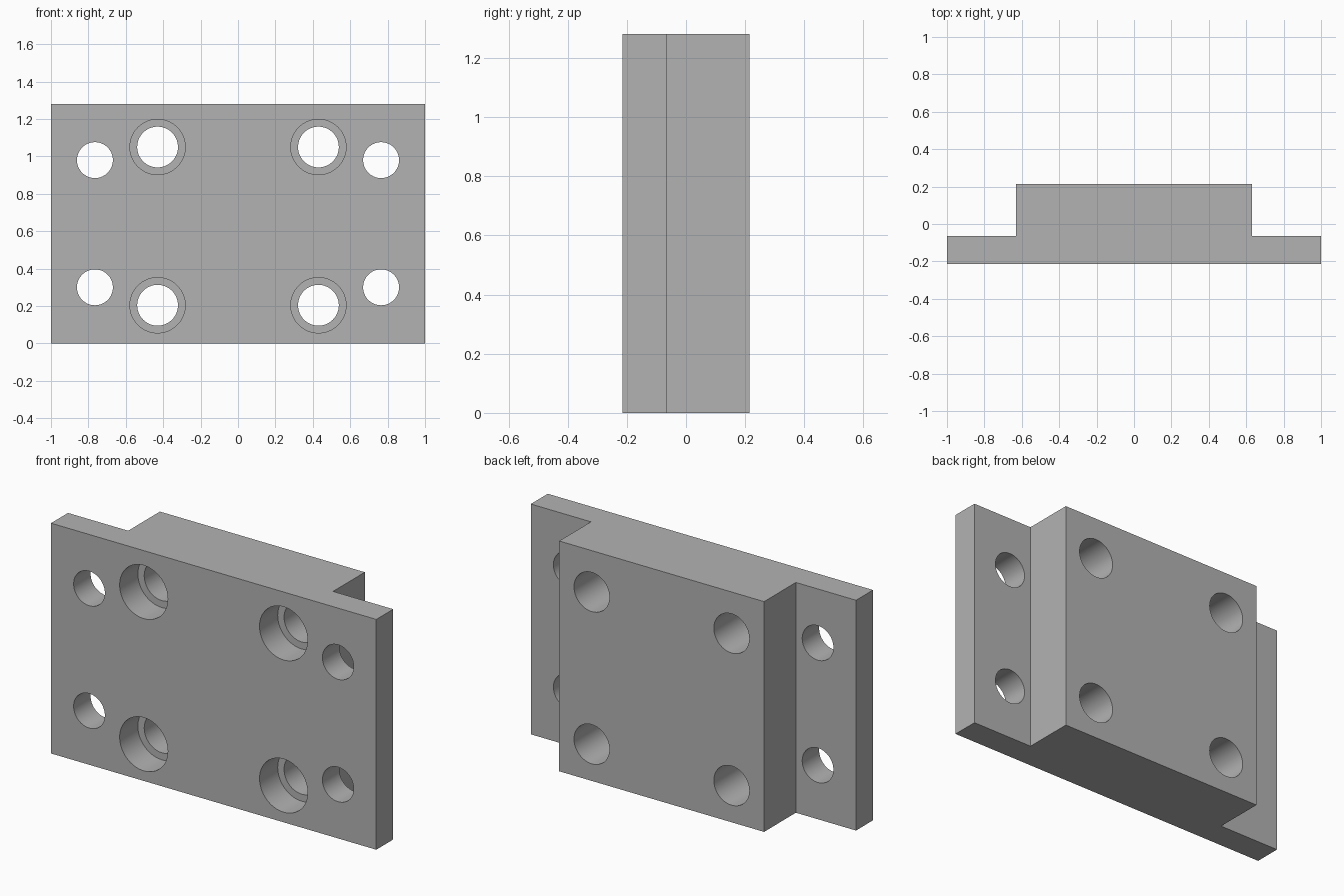
import bpy
import bmesh
import math
from mathutils import Matrix, Vector

cube = bpy.data.objects.get("Cube")
if cube:
    bpy.data.objects.remove(cube, do_unlink=True)

FRONT, STEP, BACK, HEIGHT = -0.214, -0.065, 0.214, 1.28

grey = bpy.data.materials.new("machined_grey")
grey.use_nodes = True
colour = (0.45, 0.45, 0.45, 1)
grey.diffuse_color = colour
grey.node_tree.nodes["Principled BSDF"].inputs["Base Color"].default_value = colour


def make_object(name, bm):
    bmesh.ops.recalc_face_normals(bm, faces=bm.faces)
    mesh = bpy.data.meshes.new(name)
    bm.to_mesh(mesh)
    bm.free()
    mesh.materials.append(grey)
    obj = bpy.data.objects.new(name, mesh)
    bpy.context.collection.objects.link(obj)
    return obj


def bore(target, name, x, z, radius, y0, y1):
    """Cut a round hole running from y0 to y1."""
    bm = bmesh.new()
    place = Matrix.Translation((x, (y0 + y1) / 2, z)) @ Matrix.Rotation(math.pi / 2, 4, "X")
    bmesh.ops.create_cone(bm, cap_ends=True, segments=64, radius1=radius,
                          radius2=radius, depth=y1 - y0, matrix=place)
    cutter = make_object(name, bm)
    cutter.hide_render = True
    cutter.display_type = "WIRE"
    mod = target.modifiers.new(name, "BOOLEAN")
    mod.operation = "DIFFERENCE"
    mod.solver = "EXACT"
    mod.object = cutter
    bpy.context.view_layer.objects.active = target
    bpy.ops.object.modifier_apply(modifier=mod.name)
    bpy.data.objects.remove(cutter, do_unlink=True)


# Stepped plate: T-shaped profile extruded upwards
half = [(1, FRONT), (1, STEP), (0.63, STEP), (0.63, BACK)]
profile = half + [(-x, y) for x, y in reversed(half)]
bm = bmesh.new()
base = bm.faces.new([bm.verts.new((x, y, 0)) for x, y in profile])
top = bmesh.ops.extrude_face_region(bm, geom=[base])["geom"]
bmesh.ops.translate(bm, vec=Vector((0, 0, HEIGHT)),
                    verts=[v for v in top if isinstance(v, bmesh.types.BMVert)])
plate = make_object("mounting_plate", bm)

# Flange holes, then counterbored holes through the thick centre
for side in (-1, 1):
    for z in (0.30, 0.98):
        bore(plate, "flange_hole", side * 0.765, z, 0.096, -0.4, 0.1)
    for z in (0.204, 1.05):
        bore(plate, "bolt_hole", side * 0.43, z, 0.109, -0.4, 0.4)
        bore(plate, "counterbore", side * 0.43, z, 0.148, -0.4, FRONT + 0.16)

# Smooth bore walls with crisp rims
bpy.ops.object.select_all(action="DESELECT")
plate.select_set(True)
bpy.context.view_layer.objects.active = plate
bpy.ops.object.shade_smooth_by_angle(angle=math.radians(30))
